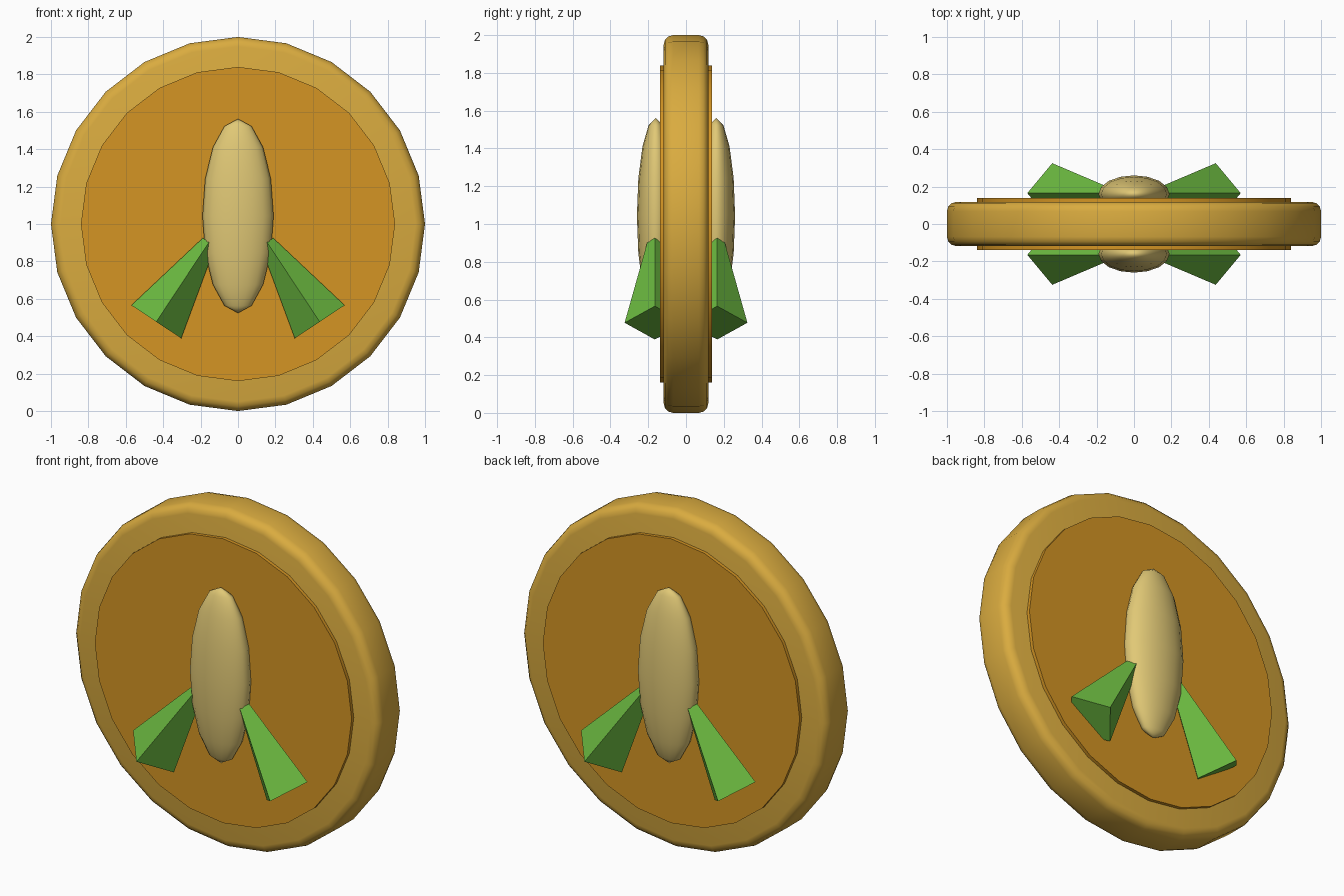
import bpy
from math import radians
from mathutils import Vector

cube = bpy.data.objects.get("Cube")
if cube:
    bpy.data.objects.remove(cube, do_unlink=True)


def material(name, color):
    mat = bpy.data.materials.new(name)
    mat.use_nodes = True
    mat.diffuse_color = (*color, 1)
    mat.node_tree.nodes["Principled BSDF"].inputs["Base Color"].default_value = (*color, 1)
    return mat


gold = material("gold", (0.70, 0.41, 0.05))
amber = material("dark amber", (0.66, 0.30, 0.017))
cream = material("pale cream", (0.75, 0.58, 0.18))
green = material("leaf green", (0.147, 0.485, 0.051))


def finish(name, mat):
    obj = bpy.context.object
    obj.name = name
    obj.data.materials.append(mat)
    return obj


def disc(name, radius, depth, mat):
    bpy.ops.mesh.primitive_cylinder_add(vertices=24, radius=radius, depth=depth,
                                        location=(0, 0, 1), rotation=(radians(90), 0, 0))
    return finish(name, mat)


# Coin body with rounded rim
coin = disc("coin_body", 1.0, 0.236, gold)
bevel = coin.modifiers.new("rounded_rim", "BEVEL")
bevel.width = 0.05
bevel.segments = 3
bevel.limit_method = "ANGLE"
bevel.angle_limit = radians(40)
bpy.ops.object.modifier_apply(modifier=bevel.name)
bpy.ops.object.shade_smooth_by_angle(angle=radians(35))

# Raised panel showing on both faces
disc("face_panel", 0.84, 0.276, amber)
bpy.ops.object.shade_smooth_by_angle()

for face, sy in (("front", -1), ("back", 1)):
    # Elongated body bulging from the panel
    bpy.ops.mesh.primitive_uv_sphere_add(segments=16, ring_count=8, radius=1,
                                         location=(0, sy * 0.16, 1.043))
    bpy.context.object.scale = (0.19, 0.1, 0.519)
    finish(face + "_oval", cream)
    bpy.ops.object.shade_smooth()

    # Flaring four-sided leaves
    for side, sx in (("left", 1), ("right", -1)):
        wide = Vector((sx * 0.437, sy * 0.165, 0.477))
        tip = Vector((sx * 0.155, sy * 0.165, 0.903))
        axis = tip - wide
        bpy.ops.mesh.primitive_cone_add(vertices=4, radius1=0.16, radius2=0.04,
                                        depth=axis.length, location=(wide + tip) / 2)
        leaf = finish(f"{face}_{side}_leaf", green)
        leaf.rotation_euler = (0, Vector((axis.z, axis.x)).angle_signed(Vector((1, 0))), 0)
